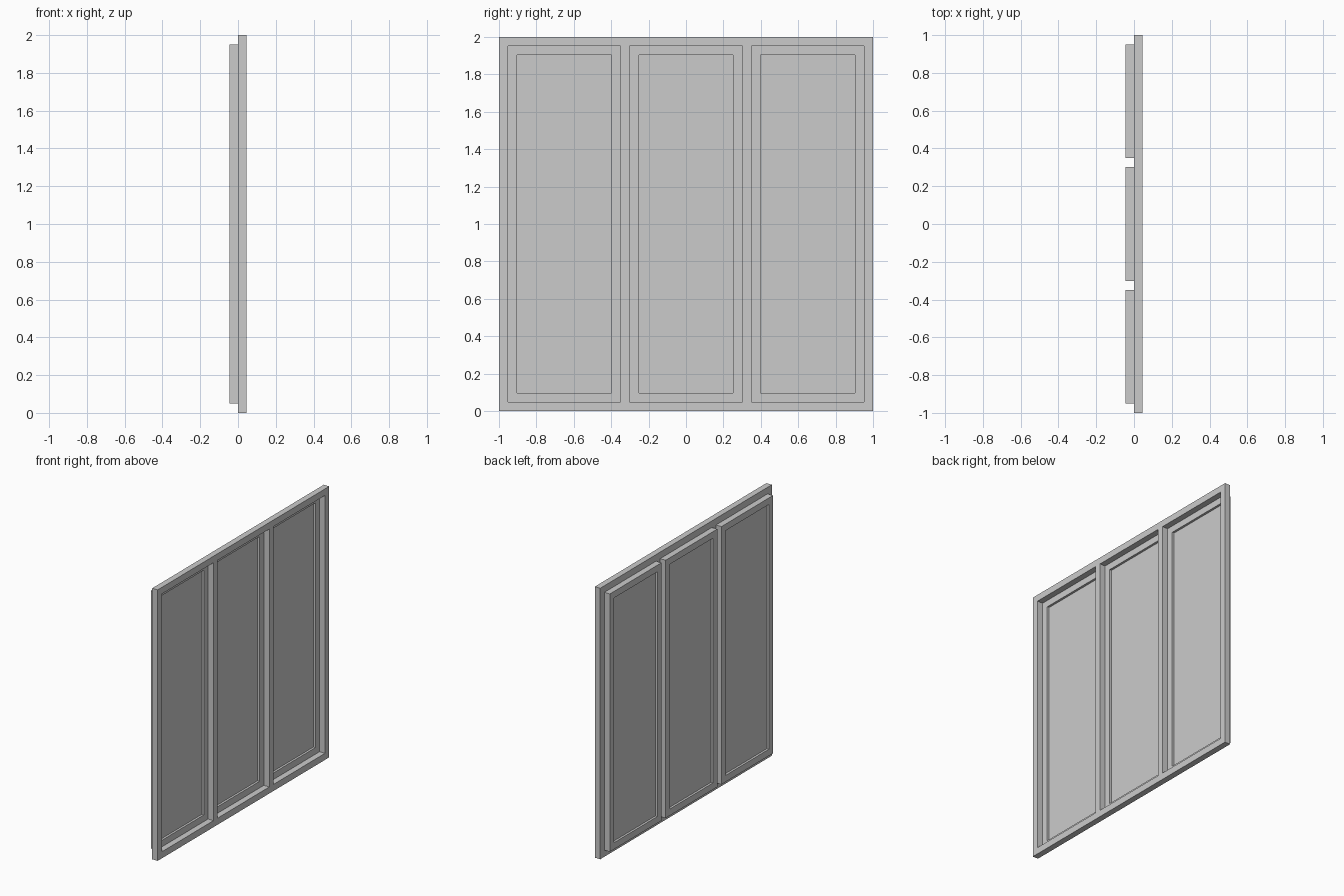
import bpy, bmesh

if "Cube" in bpy.data.objects:
    bpy.data.objects.remove(bpy.data.objects["Cube"])

B = 0.0485              # width of every frame member
D = 0.0445              # depth of frame and of each sash
W = (2 - 4 * B) / 3     # opening width


def panel(name, ys, zs, x0, x1):
    """Flat frame: grid of cells in y/z, odd-odd cells are open, extruded along x."""
    bm = bmesh.new()
    grid = [[bm.verts.new((x0, y, z)) for z in zs] for y in ys]
    for i in range(len(ys) - 1):
        for j in range(len(zs) - 1):
            if i % 2 and j % 2:
                continue
            bm.faces.new((grid[i][j], grid[i][j + 1], grid[i + 1][j + 1], grid[i + 1][j]))
    ext = bmesh.ops.extrude_face_region(bm, geom=bm.faces[:], use_keep_orig=True)
    new = [g for g in ext["geom"] if isinstance(g, bmesh.types.BMVert)]
    bmesh.ops.translate(bm, verts=new, vec=(x1 - x0, 0, 0))
    bmesh.ops.recalc_face_normals(bm, faces=bm.faces[:])
    me = bpy.data.meshes.new(name)
    bm.to_mesh(me)
    bm.free()
    ob = bpy.data.objects.new(name, me)
    bpy.context.collection.objects.link(ob)
    return ob


def box(name, lo, hi):
    bpy.ops.mesh.primitive_cube_add(size=1, location=[(a + b) / 2 for a, b in zip(lo, hi)])
    ob = bpy.context.object
    ob.name = name
    ob.scale = [b - a for a, b in zip(lo, hi)]
    return ob


# Outer frame with three openings
ys = [-1]
for k in range(3):
    ys += [ys[-1] + B, ys[-1] + B + W]
ys.append(1)
panel("outer_frame", ys, [0, B, 2 - B, 2], 0, D)

# Three sashes behind the openings, each with a thin pane
for k, side in enumerate(("left", "middle", "right")):
    a, b = ys[1 + 2 * k], ys[2 + 2 * k]
    panel(f"{side}_sash", [a, a + B, b - B, b], [B, 2 * B, 2 - 2 * B, 2 - B], -D, 0)
    box(f"{side}_pane", (-0.028, a + B, 2 * B), (-0.0165, b - B, 2 - 2 * B))
